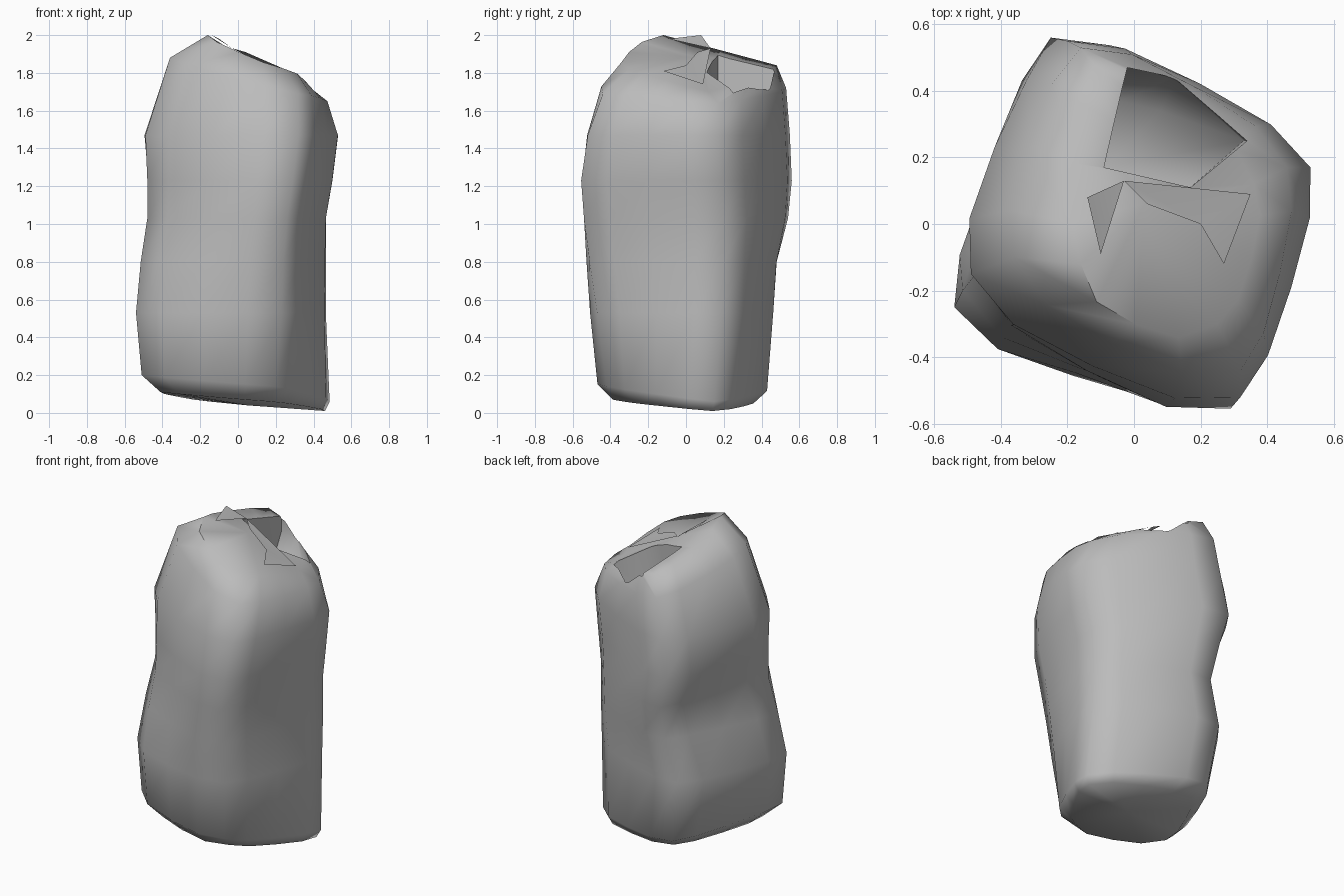
import bpy, bmesh
from mathutils import Vector

default_cube = bpy.data.objects.get("Cube")
if default_cube:
    bpy.data.objects.remove(default_cube, do_unlink=True)

# One plain grey for the whole crumpled carton
grey = bpy.data.materials.new("plain_grey")
grey.use_nodes = True
colour = (0.5, 0.5, 0.5, 1.0)
grey.diffuse_color = colour
grey.node_tree.nodes["Principled BSDF"].inputs["Base Color"].default_value = colour


def make_object(name, bm):
    """Turn a bmesh into a grey scene object."""
    mesh = bpy.data.meshes.new(name)
    bm.to_mesh(mesh)
    bm.free()
    mesh.materials.append(grey)
    obj = bpy.data.objects.new(name, mesh)
    bpy.context.collection.objects.link(obj)
    return obj


def ring_points(corners, bulges):
    """Rounded four-cornered outline: each side swells out by its bulge."""
    points = []
    for i, bulge in enumerate(bulges):
        start, end = Vector(corners[i]), Vector(corners[(i + 1) % 4])
        side = end - start
        outward = Vector((side.y, -side.x, 0)).normalized()
        points.append(start)
        for t, swell in ((0.2, 0.85), (0.5, 1.0), (0.8, 0.85)):
            points.append(start + side * t + outward * bulge * swell)
    return points


def level(z, right, back, left, front):
    """Four corners that share one height."""
    return [(x, y, z) for x, y in (right, back, left, front)]


# Body: stacked outlines from the tilted base to the sloping top
levels = [
    [(.46, .14, .01), (-.15, .34, .06), (-.41, -.2, .11), (.17, -.33, .06)],
    [(.485, .15, .06), (-.2, .43, .13), (-.51, -.25, .2), (.2, -.42, .14)],
    level(.53, (.465, .19), (-.26, .46), (-.54, -.25), (.23, -.47)),
    level(.8, (.465, .2), (-.18, .48), (-.515, -.2), (.24, -.51)),
    level(1.03, (.465, .2), (-.2, .54), (-.48, -.155), (.26, -.54)),
    level(1.23, (.5, .18), (-.25, .56), (-.48, -.15), (.29, -.555)),
    level(1.47, (.53, .17), (-.2, .55), (-.49, -.15), (.32, -.52)),
    [(.46, .17, 1.64), (-.16, .53, 1.72), (-.36, -.1, 1.88), (.32, -.44, 1.69)],
    [(.36, .12, 1.7), (-.12, .48, 1.84), (-.16, -.12, 2.0), (.25, -.3, 1.82)],
]
# The side between left and back is dented halfway up
left_bulges = (.04, .04, .05, .03, 0, .05, .08, .06, .04)

bm = bmesh.new()
rings = []
for corners, left_bulge in zip(levels, left_bulges):
    outline = ring_points(corners, (.07, left_bulge, .10, .05))
    rings.append([bm.verts.new(p) for p in outline])
count = len(rings[0])
for lower, upper in zip(rings, rings[1:]):
    for i in range(count):
        j = (i + 1) % count
        bm.faces.new((lower[i], lower[j], upper[j], upper[i]))
for ring, centre in ((rings[0], (.05, 0, .04)), (rings[-1], (.03, .06, 1.88))):
    hub = bm.verts.new(centre)
    for i in range(count):
        bm.faces.new((ring[i], ring[(i + 1) % count], hub))
bmesh.ops.recalc_face_normals(bm, faces=bm.faces[:])
body = make_object("carton_body", bm)

# Torn opening: a tapered pocket cut into the top
mouth = [(-.02, .47), (.12, .44), (.34, .25), (.17, .11), (-.09, .17)]
floor = [(-.045, .37), (.08, .34), (.33, .25), (.17, .11), (-.09, .17)]
bm = bmesh.new()
for outline, z in ((floor, 1.45), (mouth, 1.72), (mouth, 2.3)):
    for x, y in outline:
        bm.verts.new((x, y, z))
bmesh.ops.convex_hull(bm, input=bm.verts[:])
bmesh.ops.recalc_face_normals(bm, faces=bm.faces[:])
cutter = make_object("opening_cutter", bm)
cutter.hide_render = True
cut = body.modifiers.new("opening", "BOOLEAN")
cut.operation = "DIFFERENCE"
cut.solver = "EXACT"
cut.object = cutter
bpy.context.view_layer.objects.active = body
body.select_set(True)
bpy.ops.object.modifier_apply(modifier=cut.name)
bpy.data.objects.remove(cutter, do_unlink=True)

# Torn flap curling away from the opening
bm = bmesh.new()
tip, fold, tail, far, point, inner, middle = [bm.verts.new(p) for p in (
    (-.14, .08, 2.0), (-.03, .13, 1.93), (-.1, -.09, 1.98), (.35, .09, 1.74),
    (.27, -.12, 1.81), (.2, 0, 1.84), (.04, .06, 1.91))]
for face in ((tip, tail, fold), (fold, middle, inner, far), (inner, point, far)):
    bm.faces.new(face)
flap = make_object("torn_flap", bm)

# Soft shading with crisp torn edges
for obj in (body, flap):
    bpy.ops.object.select_all(action="DESELECT")
    obj.select_set(True)
    bpy.context.view_layer.objects.active = obj
    bpy.ops.object.shade_smooth_by_angle(angle=1.2)
